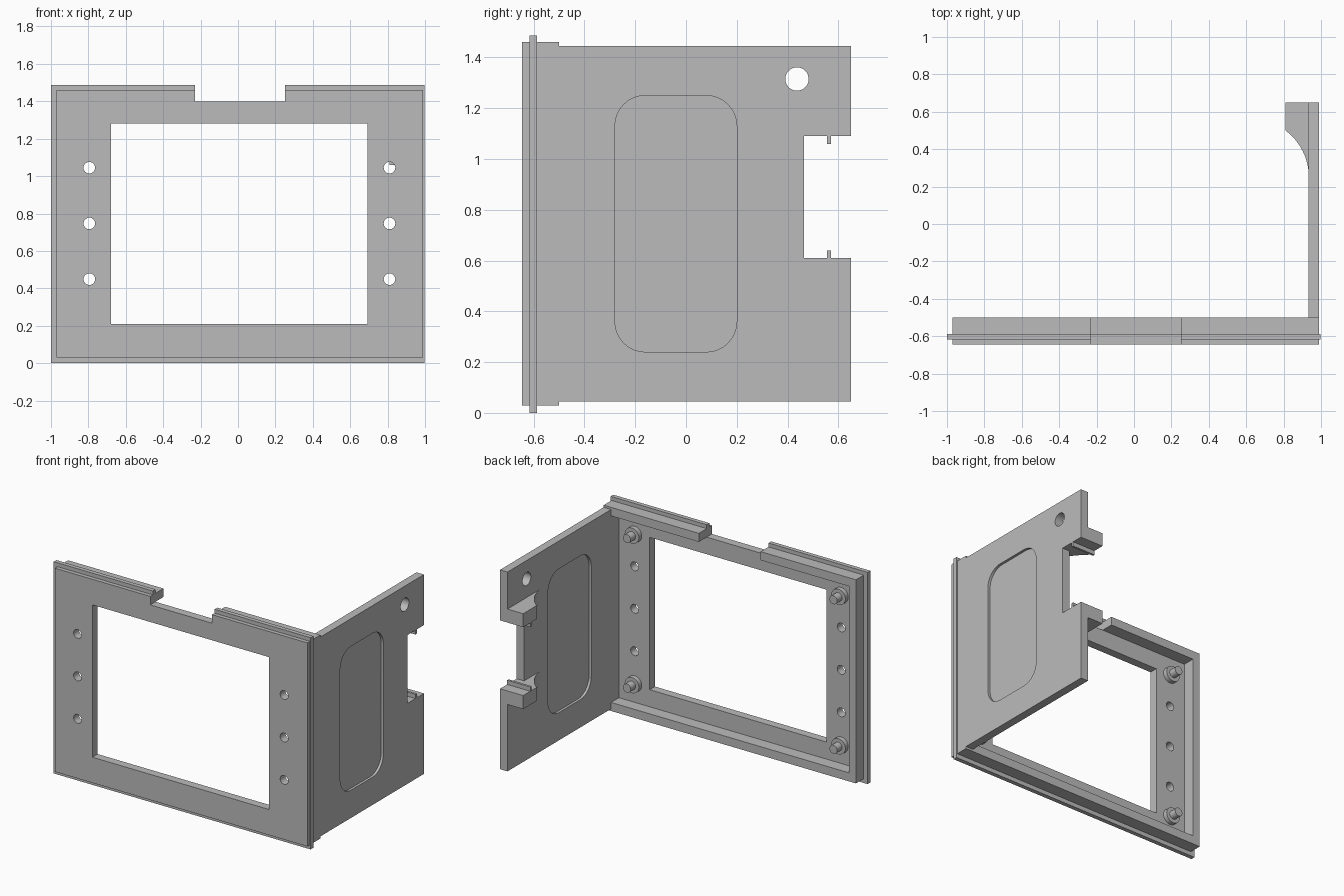
import bpy, bmesh, math
from mathutils import Matrix, Vector

cube = bpy.data.objects.get("Cube")
if cube:
    bpy.data.objects.remove(cube, do_unlink=True)

grey = bpy.data.materials.new("plain grey")
grey.use_nodes = True
grey.diffuse_color = (0.5, 0.5, 0.5, 1)
grey.node_tree.nodes["Principled BSDF"].inputs["Base Color"].default_value = (0.5, 0.5, 0.5, 1)


def finish(name, bm):
    bmesh.ops.recalc_face_normals(bm, faces=bm.faces)
    mesh = bpy.data.meshes.new(name)
    bm.to_mesh(mesh)
    bm.free()
    mesh.materials.append(grey)
    ob = bpy.data.objects.new(name, mesh)
    bpy.context.collection.objects.link(ob)
    return ob


def box(name, x, y, z):
    bm = bmesh.new()
    bmesh.ops.create_cube(bm, size=1)
    for v in bm.verts:
        v.co = Vector([a + (b - a) * (c + 0.5) for (a, b), c in zip((x, y, z), v.co)])
    return finish(name, bm)


def rod(name, centre, radius, length, axis):
    bm = bmesh.new()
    turn = Matrix.Rotation(math.pi / 2, 4, "Y" if axis == "X" else "X")
    bmesh.ops.create_cone(bm, cap_ends=True, segments=32, radius1=radius, radius2=radius,
                          depth=length, matrix=Matrix.Translation(centre) @ turn)
    return finish(name, bm)


def prism(name, points, offset):
    bm = bmesh.new()
    face = bm.faces.new([bm.verts.new(p) for p in points])
    new = bmesh.ops.extrude_face_region(bm, geom=[face])["geom"]
    bmesh.ops.translate(bm, vec=offset, verts=[g for g in new if isinstance(g, bmesh.types.BMVert)])
    return finish(name, bm)


def combine(target, tool, operation="DIFFERENCE"):
    tool.hide_render = True
    mod = target.modifiers.new("cut", "BOOLEAN")
    mod.operation, mod.solver, mod.object = operation, "EXACT", tool
    bpy.context.view_layer.objects.active = target
    bpy.ops.object.modifier_apply(modifier=mod.name)
    bpy.data.objects.remove(tool, do_unlink=True)


def smooth(ob):
    bpy.ops.object.select_all(action="DESELECT")
    ob.select_set(True)
    bpy.context.view_layer.objects.active = ob
    bpy.ops.object.shade_smooth_by_angle(angle=math.radians(30))


BACK = -0.587   # rear face of the thin front plate
MID_Z = 0.747
COLUMNS = (-0.795, 0.81)

# Front frame: shallow tray with an outer flange
frame = box("front_frame", (-0.97, 0.99), (-0.645, -0.5), (0.03, 1.46))
combine(frame, box("pocket", (-0.915, 0.932), (BACK, -0.4), (0.09, 1.40)))
combine(frame, box("flange", (-1, 0.996), (-0.617, BACK), (0, 1.487)), "UNION")
combine(frame, box("opening", (-0.68, 0.693), (-0.8, -0.4), (0.21, 1.28)))
combine(frame, box("top_notch", (-0.23, 0.25), (-0.8, -0.4), (1.40, 1.6)))
for x in COLUMNS:
    for dz in (-0.298, 0, 0.298):
        combine(frame, rod("screw_hole", (x, -0.6, MID_Z + dz), 0.031, 0.3, "Y"))
smooth(frame)

# Stepped pegs on the rear of the frame
for x in COLUMNS:
    for level, dz in (("lower", -0.525), ("upper", 0.525)):
        side = "left" if x > 0 else "right"
        peg = rod(f"{level}_{side}_peg", (x, -0.575, MID_Z + dz), 0.055, 0.04, "Y")
        combine(peg, rod("pin", (x, -0.54, MID_Z + dz), 0.03, 0.08, "Y"), "UNION")
        smooth(peg)

# Side panel with rear notch, round hole and a recess on each face
panel = box("side_panel", (0.932, 0.99), (-0.59, 0.65), (0.045, 1.445))
combine(panel, box("rear_notch", (0.8, 1.1), (0.465, 0.8), (0.61, 1.09)))
combine(panel, rod("round_hole", (0.96, 0.437, 1.315), 0.046, 0.3, "X"))
radius = 0.12
corners = ((0.2, 1.25, 0), (-0.28, 1.25, 1), (-0.28, 0.24, 2), (0.2, 0.24, 3))
for start in (0.85, 0.972):
    outline = []
    for y, z, quarter in corners:
        cy = y - radius if quarter in (0, 3) else y + radius
        cz = z - radius if quarter < 2 else z + radius
        for i in range(9):
            a = (quarter + i / 8) * math.pi / 2
            outline.append((start, cy + radius * math.cos(a), cz + radius * math.sin(a)))
    combine(panel, prism("recess", outline, (0.1, 0, 0)))
smooth(panel)

# Curved brackets above and below the rear notch, each with a small rib
for level, z, rib_z in (("lower", 0.515, 0.61), ("upper", 1.09, 1.06)):
    arc = [(0.6225 + 0.3125 * math.cos(a), 0.25 + 0.3125 * math.sin(a), z)
           for a in (math.radians(53.1) * i / 12 for i in range(13))]
    bracket = prism(f"{level}_bracket", [(0.96, 0.25, z)] + arc + [(0.81, 0.65, z), (0.96, 0.65, z)],
                    (0, 0, 0.095))
    smooth(bracket)
    box(f"{level}_rib", (0.81, 0.99), (0.555, 0.571), (rib_z, rib_z + 0.03))
